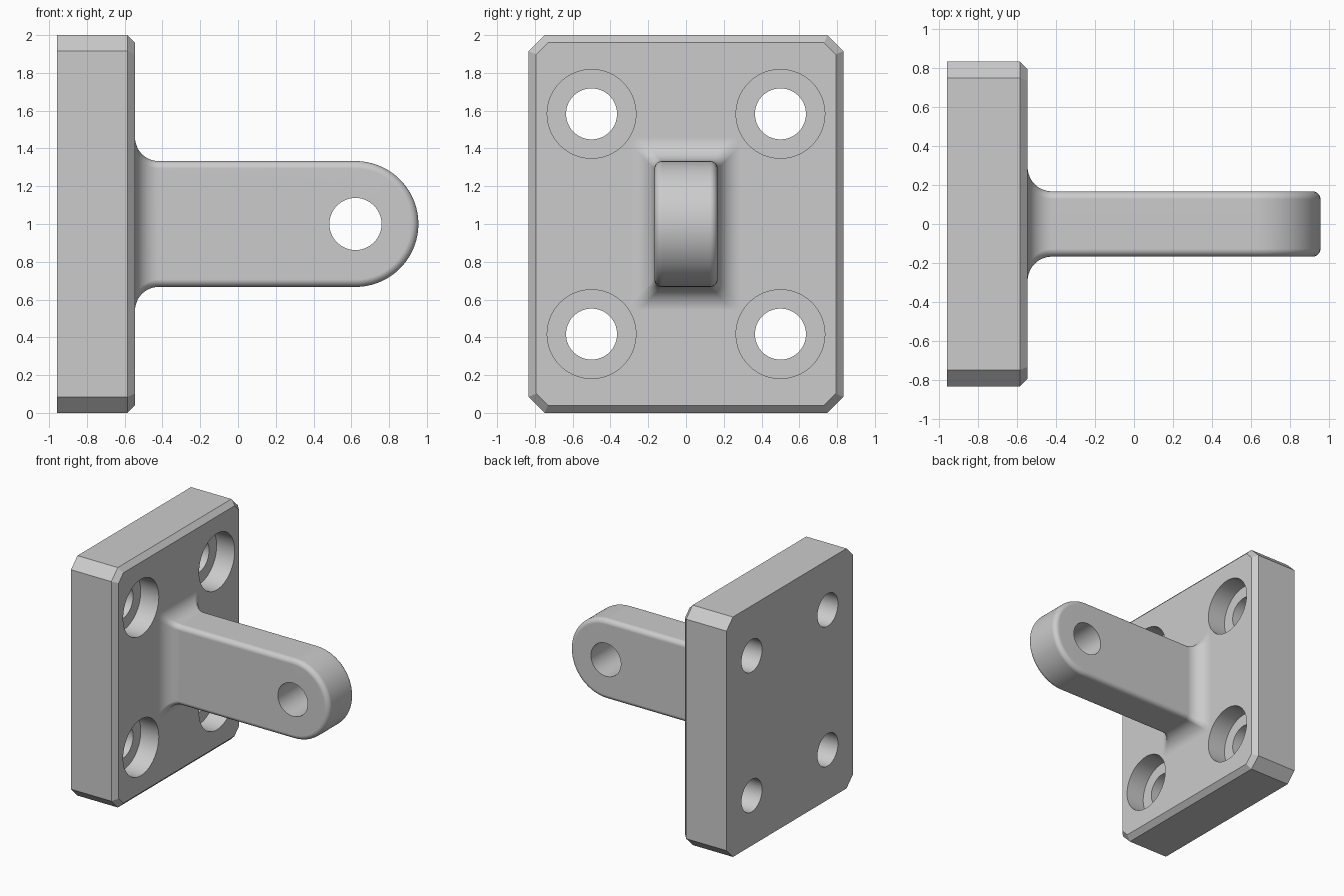
import bpy, bmesh
from math import sin, cos, pi, radians
from mathutils import Matrix, Vector

if "Cube" in bpy.data.objects:
    bpy.data.objects.remove(bpy.data.objects["Cube"], do_unlink=True)

BACK, FACE, MID = -0.957, -0.545, 1.0      # plate back, plate face, centre height
HALF_Y, HALF_Z, CORNER, CHAMFER = 0.833, 1.0, 0.085, 0.04
ARM_Y, ARM_Z, EDGE, FILLET = 0.167, 0.333, 0.04, 0.125
TIP = 0.622                                # centre of the rounded end

grey = bpy.data.materials.new("steel grey")
grey.use_nodes = True
COLOUR = (0.6, 0.6, 0.6, 1)
grey.diffuse_color = COLOUR
grey.node_tree.nodes["Principled BSDF"].inputs["Base Color"].default_value = COLOUR


def finish(bm, name):
    bmesh.ops.recalc_face_normals(bm, faces=bm.faces[:])
    mesh = bpy.data.meshes.new(name)
    bm.to_mesh(mesh)
    bm.free()
    mesh.materials.append(grey)
    obj = bpy.data.objects.new(name, mesh)
    bpy.context.collection.objects.link(obj)
    return obj


def octagon(bm, x, inset):
    y, z = HALF_Y - inset, HALF_Z - inset
    c = CORNER - inset * (2 - 2 ** 0.5)
    pts = [(y, z - c), (y - c, z), (c - y, z), (-y, z - c),
           (-y, c - z), (c - y, -z), (y - c, -z), (y, c - z)]
    return [bm.verts.new((x, a, MID + b)) for a, b in pts]


def bridge(bm, a, b, closed=True):
    n = len(a)
    for i in range(n if closed else n - 1):
        j = (i + 1) % n
        bm.faces.new((a[i], a[j], b[j], b[i]))


def make_plate():
    bm = bmesh.new()
    rings = [octagon(bm, BACK, 0), octagon(bm, FACE - CHAMFER, 0), octagon(bm, FACE, CHAMFER)]
    for a, b in zip(rings, rings[1:]):
        bridge(bm, a, b)
    bm.faces.new(rings[0])
    bm.faces.new(rings[-1])
    return finish(bm, "mounting_plate")


def make_arm():
    # Upper outline from root to tip: x, z, normal, half width
    path = [(FACE - 0.05, ARM_Z + FILLET, (0, 1), ARM_Y + FILLET)]
    for i in range(13):
        t = i / 12 * pi / 2
        grow = FILLET * (1 - sin(t))
        path.append((FACE + FILLET * (1 - cos(t)), ARM_Z + grow, (0, 1), ARM_Y + grow))
    for i in range(25):
        t = pi / 2 * (1 - i / 24)
        path.append((TIP + ARM_Z * cos(t), ARM_Z * sin(t), (cos(t), sin(t)), ARM_Y))
    # The lower half mirrors the upper one
    path += [(x, -z, (n[0], -n[1]), w) for x, z, n, w in reversed(path[:-1])]
    # Rounded edge across the thickness: inset from side, inset from outline
    curve = [(EDGE * (1 - cos(k / 6 * pi / 2)), EDGE * (1 - sin(k / 6 * pi / 2))) for k in range(7)]
    bm = bmesh.new()
    rows = []
    for x, z, n, w in path:
        section = [(side * (w - a), b) for side, order in ((-1, curve), (1, curve[::-1])) for a, b in order]
        rows.append([bm.verts.new((x - n[0] * b, y, MID + z - n[1] * b)) for y, b in section])
    for a, b in zip(rows, rows[1:]):
        bridge(bm, a, b, closed=False)
    # Flat cheeks join the upper and lower halves
    half = len(rows) // 2
    for i in range(half):
        for k in (0, -1):
            loop = [rows[i][k], rows[i + 1][k], rows[-2 - i][k], rows[-1 - i][k]]
            bm.faces.new(list(dict.fromkeys(loop)))
    bm.faces.new(rows[0] + rows[-1][::-1])
    return finish(bm, "lug_arm")


def cylinder(radius, centre, depth, axis):
    bm = bmesh.new()
    spin = Vector((0, 0, 1)).rotation_difference(Vector(axis)).to_matrix().to_4x4()
    bmesh.ops.create_cone(bm, cap_ends=True, segments=64, radius1=radius, radius2=radius,
                          depth=depth, matrix=Matrix.Translation(centre) @ spin)
    obj = finish(bm, "hole_cutter")
    obj.hide_render = True
    return obj


def combine(target, other, operation):
    mod = target.modifiers.new(operation.title(), "BOOLEAN")
    mod.operation, mod.solver, mod.object = operation, "EXACT", other
    bpy.context.view_layer.objects.active = target
    bpy.ops.object.modifier_apply(modifier=mod.name)
    bpy.data.objects.remove(other, do_unlink=True)


# Plate and arm in one piece
bracket = make_plate()
combine(bracket, make_arm(), "UNION")

# Pin hole and four counterbored bolt holes
combine(bracket, cylinder(0.138, (TIP, 0, MID), 1, (0, 1, 0)), "DIFFERENCE")
for y in (-0.5, 0.5):
    for z in (MID - 0.583, MID + 0.583):
        combine(bracket, cylinder(0.135, (FACE, y, z), 2, (1, 0, 0)), "DIFFERENCE")
        combine(bracket, cylinder(0.235, (FACE, y, z), 0.333, (1, 0, 0)), "DIFFERENCE")
bracket.name = "lug_bracket"

# Smooth rounded parts, crisp edges
bpy.ops.object.select_all(action="DESELECT")
bracket.select_set(True)
bpy.context.view_layer.objects.active = bracket
bpy.ops.object.shade_smooth_by_angle(angle=radians(30))
normals = bracket.modifiers.new("Flat face normals", "WEIGHTED_NORMAL")
normals.keep_sharp = True
